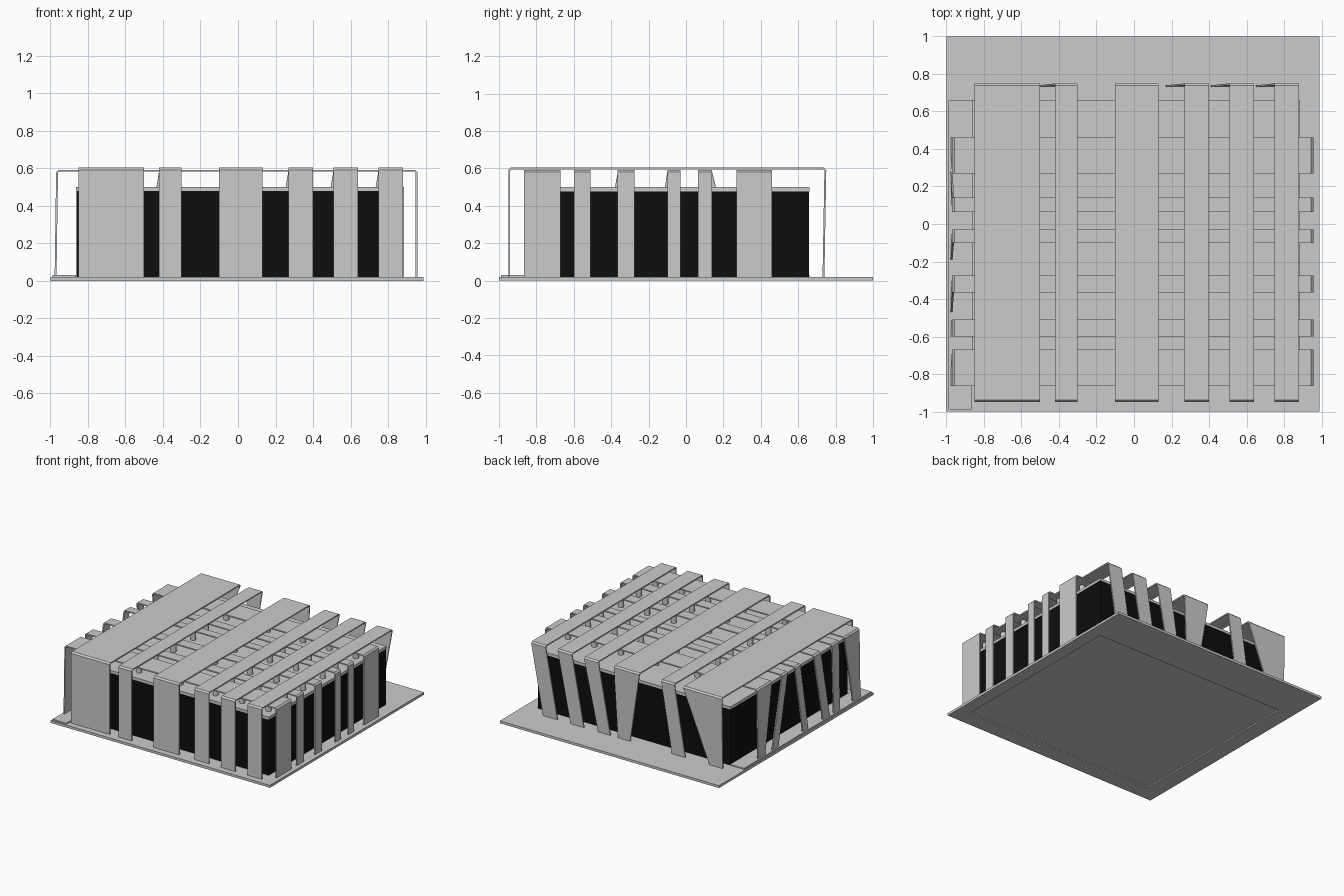
import bpy, bmesh
from mathutils import Vector

if "Cube" in bpy.data.objects:
    bpy.data.objects.remove(bpy.data.objects["Cube"])


def finish(name, bm, mat=None):
    bmesh.ops.recalc_face_normals(bm, faces=bm.faces)
    me = bpy.data.meshes.new(name)
    bm.to_mesh(me)
    bm.free()
    ob = bpy.data.objects.new(name, me)
    bpy.context.collection.objects.link(ob)
    if mat:
        me.materials.append(mat)
    return ob


def box(name, x0, x1, y0, y1, z0, z1, mat=None):
    bm = bmesh.new()
    bmesh.ops.create_cube(bm, size=1)
    for v in bm.verts:
        v.co = Vector(((x0 + x1) / 2 + v.co.x * (x1 - x0),
                       (y0 + y1) / 2 + v.co.y * (y1 - y0),
                       (z0 + z1) / 2 + v.co.z * (z1 - z0)))
    return finish(name, bm, mat)


def band(name, top, foot, straight, skewed, skew_foot, z_top, along_y):
    """Folded strip: upright leg at `straight`, roof span, leaning leg at `skewed`."""
    t, c, z0 = 0.01, 0.012, 0.02
    d = 1 if skewed > straight else -1

    def path(o):
        r = c - o * 0.5
        a, b, f, z = straight + d * o, skewed - d * o, skew_foot - d * o, z_top - o
        return [(a, z0, top), (a, z - r, top), (a + d * r, z, top),
                (b - d * r, z, top), (b, z - r, top), (f, z0, foot)]

    bm = bmesh.new()
    rings = []
    for outer, inner in zip(path(0), path(t)):
        ring = []
        for (s, z, w), k in ((outer, 0), (outer, 1), (inner, 1), (inner, 0)):
            ring.append(bm.verts.new((w[k], s, z) if along_y else (s, w[k], z)))
        rings.append(ring)
    for p, q in zip(rings, rings[1:]):
        for i in range(4):
            j = (i + 1) % 4
            bm.faces.new((p[i], p[j], q[j], q[i]))
    bm.faces.new(rings[0])
    bm.faces.new(rings[-1])
    return finish(name, bm)


black = bpy.data.materials.new("dark_glass")
black.diffuse_color = (0.004, 0.004, 0.004, 1)
black.use_nodes = True
black.node_tree.nodes["Principled BSDF"].inputs["Base Color"].default_value = black.diffuse_color

# building footprint
X0, X1, Y0, Y1 = -0.865, 0.885, -0.865, 0.66

# base plate: frame around the footprint, shallow recess underneath
bx0, bx1 = -1.0, 0.99
box("base_front", bx0, bx1, -1, Y0, 0, 0.02)
box("base_back", bx0, bx1, Y1, 1, 0, 0.02)
box("base_left", bx0, X0, Y0, Y1, 0, 0.02)
box("base_right", X1, bx1, Y0, Y1, 0, 0.02)
box("floor_slab", X0, X1, Y0, Y1, 0.01, 0.02)
box("left_kerb", -0.99, X0, -0.99, Y1, 0.02, 0.03)

# glazed body and roof
box("glass_body", X0 + 0.003, X1 - 0.003, Y0 + 0.003, Y1 - 0.003, 0.02, 0.48, black)
box("roof_slab", X0, X1, Y0, Y1, 0.478, 0.5)

# front-to-back bands: (span across x), (leaning back foot across x)
long_bands = [((-0.85, -0.50), (-0.85, -0.73)),
              ((-0.42, -0.30), (-0.51, -0.39)),
              ((-0.10, 0.13), (-0.01, 0.10)),
              ((0.27, 0.40), (0.17, 0.28)),
              ((0.51, 0.64), (0.41, 0.53)),
              ((0.75, 0.88), (0.65, 0.78))]
for i, (top, foot) in enumerate(long_bands):
    band(f"long_band_{i + 1}", top, foot, -0.95, 0.75, 0.74, 0.604, True)

# side-to-side bands: (span across y), (leaning left foot across y)
cross_bands = [((-0.865, -0.67), (-0.865, -0.77)),
               ((-0.60, -0.51), (-0.60, -0.52)),
               ((-0.365, -0.275), (-0.47, -0.38)),
               ((-0.10, -0.03), (-0.19, -0.12)),
               ((0.065, 0.14), (0.20, 0.28)),
               ((0.27, 0.46), (0.37, 0.46))]
for i, (top, foot) in enumerate(cross_bands):
    band(f"cross_band_{i + 1}", top, foot, 0.957, -0.97, -0.978, 0.592, False)

# short round posts under every crossing
bm = bmesh.new()
for (xa, xb), _ in long_bands:
    for (ya, yb), _ in cross_bands:
        ret = bmesh.ops.create_cone(bm, cap_ends=True, segments=16,
                                    radius1=0.022, radius2=0.022, depth=0.09)
        bmesh.ops.translate(bm, verts=ret["verts"],
                            vec=((xa + xb) / 2, (ya + yb) / 2, 0.542))
posts = finish("roof_posts", bm)
bpy.context.view_layer.objects.active = posts
posts.select_set(True)
bpy.ops.object.shade_smooth_by_angle()
